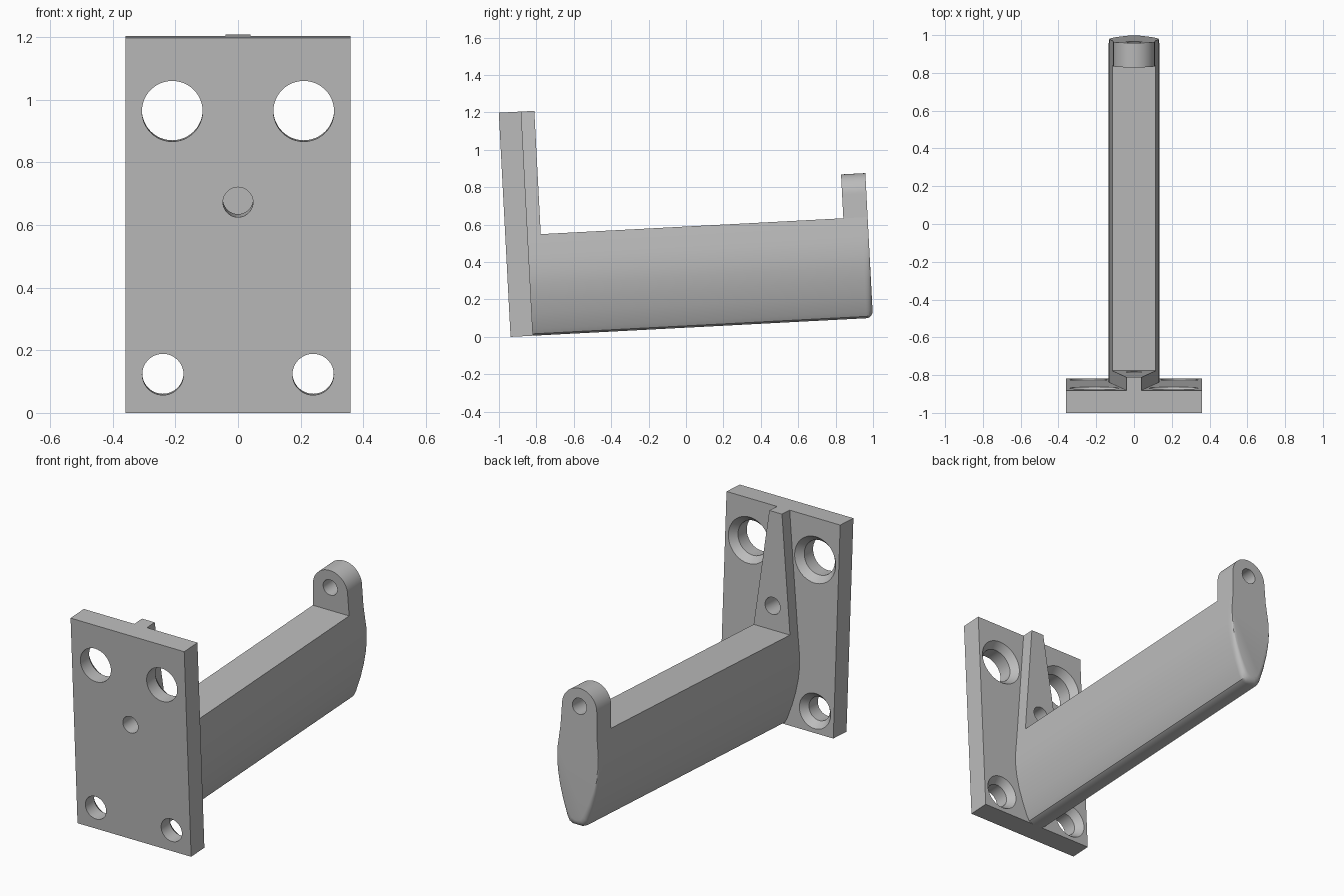
import bpy, bmesh, math
from mathutils import Matrix, Vector

cube = bpy.data.objects.get("Cube")
if cube:
    bpy.data.objects.remove(cube, do_unlink=True)

grey = bpy.data.materials.new("plain grey")
grey.use_nodes = True
colour = (0.5, 0.5, 0.5, 1)
grey.diffuse_color = colour
grey.node_tree.nodes["Principled BSDF"].inputs["Base Color"].default_value = colour

# The whole bracket leans back by three degrees
LEAN = Matrix.Translation((0, -0.938, 0)) @ Matrix.Rotation(math.radians(3), 4, 'X')
PLATE, RIDGE, END, HEIGHT, SEAT = 0.12, 0.19, 1.94, 1.2, 0.54


def loft(name, sections):
    """Skin a list of (y, [(x, z), ...]) outlines and cap both ends."""
    bm = bmesh.new()
    rings = [[bm.verts.new((x, y, z)) for x, z in pts] for y, pts in sections]
    n = len(rings[0])
    for a, b in zip(rings, rings[1:]):
        for i in range(n):
            j = (i + 1) % n
            bm.faces.new((a[i], a[j], b[j], b[i]))
    bm.faces.new(rings[0])
    bm.faces.new(rings[-1])
    bmesh.ops.recalc_face_normals(bm, faces=bm.faces[:])
    mesh = bpy.data.meshes.new(name)
    bm.to_mesh(mesh)
    bm.free()
    mesh.materials.append(grey)
    ob = bpy.data.objects.new(name, mesh)
    bpy.context.collection.objects.link(ob)
    return ob


def mirrored(half):
    """Close a right-hand outline with its mirror image."""
    return half + [(-x, z) for x, z in reversed(half) if x > 1e-5]


def circle(x, z, r, n=48):
    return [(x + r * math.cos(2 * math.pi * i / n), z + r * math.sin(2 * math.pi * i / n))
            for i in range(n)]


def drill(ob, x, z, steps):
    """Cut a round hole whose radius follows (y, radius) steps."""
    cutter = loft("drill", [(y, circle(x, z, r)) for y, r in steps])
    cutter.hide_render = True
    mod = ob.modifiers.new("hole", 'BOOLEAN')
    mod.operation = 'DIFFERENCE'
    mod.solver = 'EXACT'
    mod.object = cutter
    bpy.context.view_layer.objects.active = ob
    bpy.ops.object.modifier_apply(modifier=mod.name)
    bpy.data.objects.remove(cutter, do_unlink=True)


# Wall plate with four countersunk screw holes
outline = mirrored([(0.36, 0), (0.36, HEIGHT)])
plate = loft("wall_plate", [(0, outline), (PLATE, outline)])
for side in (-1, 1):
    for x, z, r in ((0.21, 0.965, 0.097), (0.24, 0.123, 0.066)):
        drill(plate, side * x, z, [(-0.1, r), (PLATE - 0.04, r),
                                   (PLATE, r + 0.033), (PLATE + 0.05, r + 0.033)])

# Tapered ridge up the back of the plate
outline = mirrored([(0.115, SEAT), (0.04, HEIGHT)])
ridge = loft("plate_ridge", [(PLATE, outline), (RIDGE, outline)])
for part in (plate, ridge):
    drill(part, 0, 0.674, [(-0.1, 0.048), (0.4, 0.048)])

# Arm: keel-shaped section, lower rim rounded over at the free end
keel = [(0.03, 0), (0.052, 0.01), (0.066, 0.035), (0.095, 0.12), (0.116, 0.2),
        (0.129, 0.275), (0.134, 0.34), (0.13, 0.42), (0.115, SEAT)]


def rounded(inset):
    half = []
    for x, z in keel:
        k = inset * max(0, 1 - z / 0.45)
        half.append((x - 0.7 * k, z + k))
    return mirrored(half)


R = 0.035
sections = [(PLATE, rounded(0))]
for i in range(6):
    a = i * math.pi / 10
    sections.append((END - R + R * math.sin(a), rounded(R * (1 - math.cos(a)))))
arm = loft("arm", sections)

# Upright lug at the free end with a cross hole
lug_half = [(0.115, SEAT)]
for i in range(17):
    a = i * math.pi / 32
    lug_half.append((0.11 * math.cos(a), 0.665 + 0.11 * math.sin(a)))
outline = mirrored(lug_half)
lug = loft("end_lug", [(1.81, outline), (END, outline)])
drill(lug, 0, 0.675, [(1.6, 0.045), (2.1, 0.045)])

# Lean every part and smooth the rounded faces
for ob in (plate, ridge, arm, lug):
    ob.data.transform(LEAN)
    bpy.ops.object.select_all(action='DESELECT')
    ob.select_set(True)
    bpy.context.view_layer.objects.active = ob
    bpy.ops.object.shade_smooth_by_angle(angle=math.radians(30))
